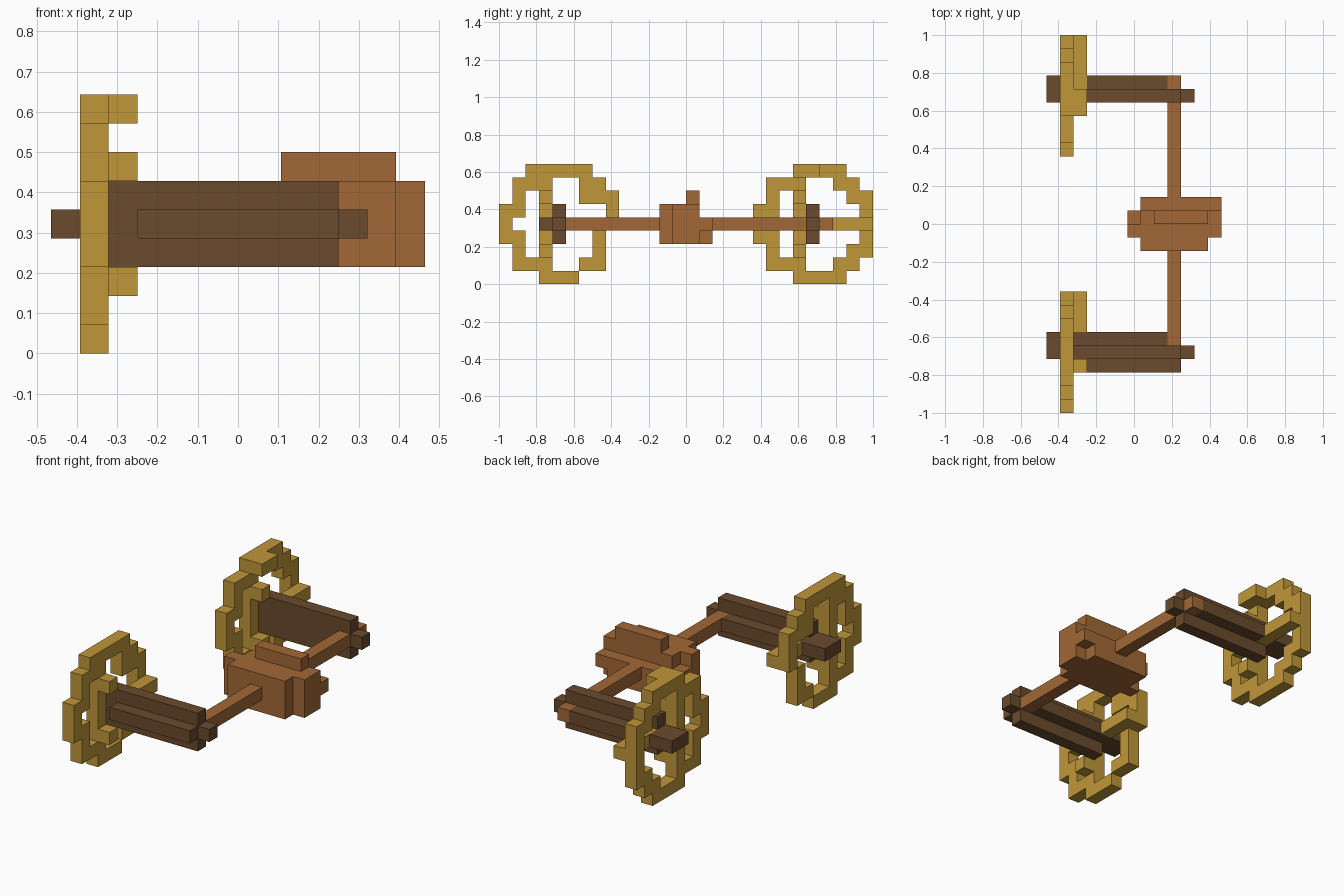
import bpy, bmesh
from mathutils import Vector

cube = bpy.data.objects.get("Cube")
if cube:
    bpy.data.objects.remove(cube, do_unlink=True)

CELL = 2 / 28
ORIGIN = Vector((-6.5, -14, 0)) * CELL


def material(name, rgb):
    m = bpy.data.materials.new(name)
    m.use_nodes = True
    color = (*rgb, 1)
    m.diffuse_color = color
    m.node_tree.nodes["Principled BSDF"].inputs["Base Color"].default_value = color
    return m


gold = material("golden wood", (0.53, 0.31, 0.042))
brown = material("warm brown wood", (0.36, 0.14, 0.037))
dark = material("dark wood", (0.145, 0.069, 0.027))


def box(x, y, z):
    """Cells in half-open index ranges."""
    return {(i, j, k) for i in range(*x) for j in range(*y) for k in range(*z)}


def block_part(name, cells, mat):
    """Skin a set of cells with outer faces only, then merge flat areas."""
    bm = bmesh.new()
    for c in cells:
        for axis in range(3):
            for side in (0, 1):
                n = list(c)
                n[axis] += 2 * side - 1
                if tuple(n) in cells:
                    continue
                u, v = (axis + 1) % 3, (axis + 2) % 3
                quad = []
                for du, dv in ((0, 0), (1, 0), (1, 1), (0, 1)):
                    p = list(c)
                    p[axis] += side
                    p[u] += du
                    p[v] += dv
                    quad.append(bm.verts.new(ORIGIN + Vector(p) * CELL))
                bm.faces.new(quad if side else quad[::-1])
    bmesh.ops.remove_doubles(bm, verts=bm.verts, dist=0.001)
    bmesh.ops.dissolve_limit(bm, angle_limit=0.01, verts=bm.verts, edges=bm.edges)
    mesh = bpy.data.meshes.new(name)
    bm.to_mesh(mesh)
    bm.free()
    mesh.materials.append(mat)
    bpy.context.collection.objects.link(bpy.data.objects.new(name, mesh))


def wheel_cells(rows, start):
    """Rim and upright spoke, drawn from the top row down."""
    return {(1, start + j, 8 - k) for k, row in enumerate(rows)
            for j, mark in enumerate(row) if mark == "#"}


# Wheels with raised spoke pieces on the inner side
front_rows = ["..#####..",
              ".###..##.",
              ".#.#..###",
              "##.#....#",
              "#..#....#",
              "##.#...#.",
              ".#.#...#.",
              ".###..##.",
              "...###..."]
back_rows = ["...####..",
             ".###..##.",
             ".#.#...##",
             "##.#....#",
             "#..#....#",
             "##.#....#",
             ".#.#...##",
             ".###..##.",
             "...####.."]
front_spokes = box((2, 3), (6, 9), (4, 5)) | {(2, 3, 2), (2, 3, 6)}
back_spokes = (box((2, 3), (24, 28), (4, 5)) | box((2, 3), (22, 24), (8, 9))
               | {(2, 22, 2), (2, 22, 6)})
block_part("front_wheel", wheel_cells(front_rows, 0) | front_spokes, gold)
block_part("back_wheel", wheel_cells(back_rows, 19) | back_spokes, gold)

# Ridged axle beams with a pin at each end
rod = box((9, 10), (5, 25), (4, 5))
front_beam = (box((2, 10), (4, 5), (3, 6)) | box((3, 10), (3, 6), (4, 5))
              | box((0, 3), (4, 6), (4, 5)) | {(10, 4, 4)})
back_beam = (box((2, 10), (23, 24), (3, 6)) | box((3, 10), (24, 25), (4, 5))
             | box((0, 2), (23, 25), (4, 5)) | {(10, 23, 4)})
block_part("front_axle", front_beam - rod, dark)
block_part("back_axle", back_beam - rod, dark)

# Central body with its connecting rod
body = (box((7, 12), (12, 15), (3, 6)) | box((7, 12), (15, 16), (3, 5))
        | box((8, 12), (14, 15), (6, 7)) | box((12, 13), (13, 15), (3, 6))
        | box((6, 7), (13, 14), (3, 6)) | {(12, 15, 4), (6, 14, 4)})
block_part("body_and_rod", body | rod, brown)
